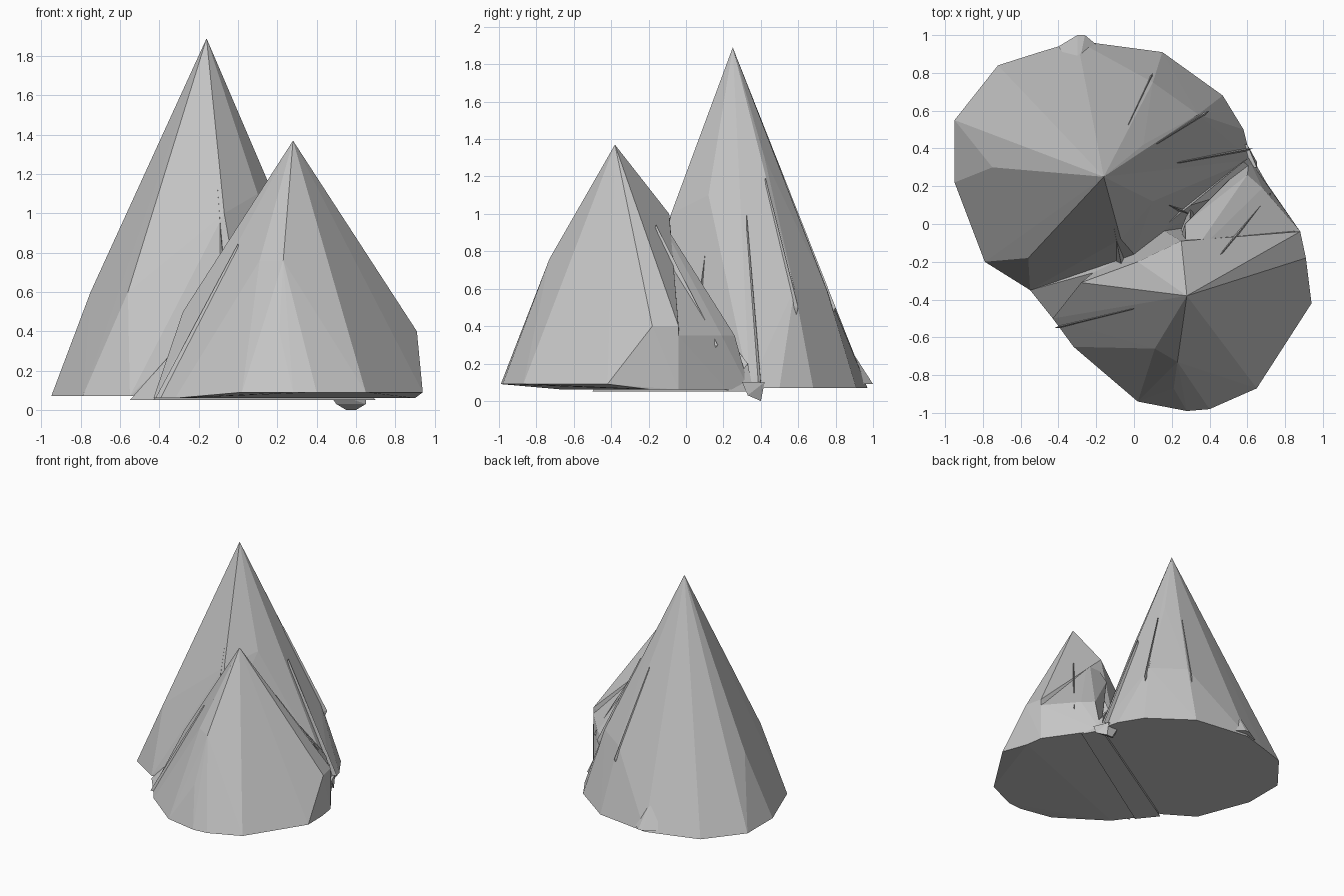
import bpy
import bmesh
from mathutils import Vector

cube = bpy.data.objects.get("Cube")
if cube:
    bpy.data.objects.remove(cube, do_unlink=True)

stone = bpy.data.materials.new("grey stone")
stone.use_nodes = True
GREY = (0.56, 0.56, 0.56, 1)
stone.diffuse_color = GREY
stone.node_tree.nodes["Principled BSDF"].inputs["Base Color"].default_value = GREY

TALL_APEX = Vector((-.16, .25, 1.89))
SHORT_APEX = Vector((.28, -.38, 1.37))
UP = Vector((0, 0, 1))
GROUND = .07


def level(height, *outline):
    """Corner points that share one height."""
    return [Vector((x, y, height)) for x, y in outline]


def hull(name, points):
    """Faceted rock: the convex skin around its corner points."""
    bm = bmesh.new()
    for point in points:
        bm.verts.new(point)
    bmesh.ops.convex_hull(bm, input=bm.verts[:])
    inner = [vert for vert in bm.verts if not vert.link_faces]
    bmesh.ops.delete(bm, geom=inner, context='VERTS')
    bmesh.ops.recalc_face_normals(bm, faces=bm.faces[:])
    mesh = bpy.data.meshes.new(name)
    bm.to_mesh(mesh)
    bm.free()
    mesh.materials.append(stone)
    rock = bpy.data.objects.new(name, mesh)
    bpy.context.collection.objects.link(rock)
    return rock


def spur(name, apex, foot, start):
    """Narrow buttress that leaves the slope part way down and ends at its foot."""
    foot = Vector(foot)
    core = Vector((apex.x, apex.y, foot.z))
    top = apex.lerp(foot, start)
    root = foot.lerp(core, .3)
    side = (foot - core).cross(UP).normalized() * .05
    below = Vector((root.x, root.y, GROUND))
    hull(name, [top, foot, root + side, root - side, core, below])


# Tall peak: apex, shoulders, foot outline
tall_foot = level(GROUND, (-.95, .22), (-.95, .55), (-.72, .84), (-.5, .91), (-.3, .97),
                  (.15, .91), (.47, .68), (.58, .5), (.62, .34),
                  (.1, -.2), (-.55, -.35), (-.79, -.2))
tall_shoulders = level(.6, (-.75, .3), (-.56, -.18), (0, -.16), (.34, .58), (.1, .75))
tall_crags = [(-.07, -.08, 1), (.1, .12, 1.1), (.05, .42, 1.3)]
hull("tall_peak", [TALL_APEX, *tall_foot, *tall_shoulders, *tall_crags])

# Little toe at the back foot
hull("back_toe", level(.09, (-.3, 1), (-.26, 1), (-.4, .94), (-.2, .95), (-.3, .8))
     + level(.4, (-.3, .8)))

# Short peak: apex, shoulders, foot outline
short_foot = level(.09, (.94, -.42), (.65, -.87), (.4, -.98), (.28, -.99), (.02, -.94))
back_foot = level(.06, (.9, -.18), (.88, -.04), (.1, 0), (-.43, -.5), (-.32, -.65))
short_shoulders = level(.4, (.91, -.18), (.88, -.04), (.21, -.87))
short_crags = level(.76, (.11, -.66), (.23, -.73)) + level(.5, (-.2, -.43), (-.28, -.31))
short_top = level(1, (.2, -.56), (.25, -.09)) + level(.88, (.02, -.2))
hull("short_peak", [SHORT_APEX, *short_foot, *back_foot, *short_shoulders,
                    *short_crags, *short_top])

# Ridge running from the short peak to the back corner
hull("back_ridge", level(.35, (.6, .26), (.68, .19), (.88, -.04))
     + level(.06, (.61, .34), (.7, .22), (.88, -.04), (.2, -.2))
     + [(.28, -.2, 1.08), (.27, 0, .76), (.5, -.1, .7)])

# Low saddle closing the ravine between the peaks
hull("saddle", level(.05, (-.55, -.35), (-.43, -.5), (.62, .36), (.7, .22))
     + level(.5, (-.15, -.24), (.1, -.06), (.3, .1))
     + level(.2, (-.36, -.3), (.58, .33)))

# Buttresses on the slopes of both peaks
tall_spurs = {"right": (.63, .4, .1), "ravine": (.5, .25, .2), "ravine_front": (.3, .05, .4),
              "front": (-.05, -.3, .4), "back": (.1, .8, .5), "back_right": (.4, .6, .5)}
for place, foot in tall_spurs.items():
    spur(f"tall_spur_{place}", TALL_APEX, foot, .5)
short_spurs = {"right": (.8, .06, .25), "back_right": (.73, .17, .3),
               "back": (.3, .1, .4), "left": (-.42, -.55, .06)}
for place, foot in short_spurs.items():
    spur(f"short_spur_{place}", SHORT_APEX, foot, .4)

# Small lump under the back right edge
hull("under_lump", level(.1, (.45, .3), (.65, .3), (.6, .42), (.5, .42))
     + level(.03, (.5, .35), (.65, .33)) + level(0, (.55, .4), (.6, .4)))
